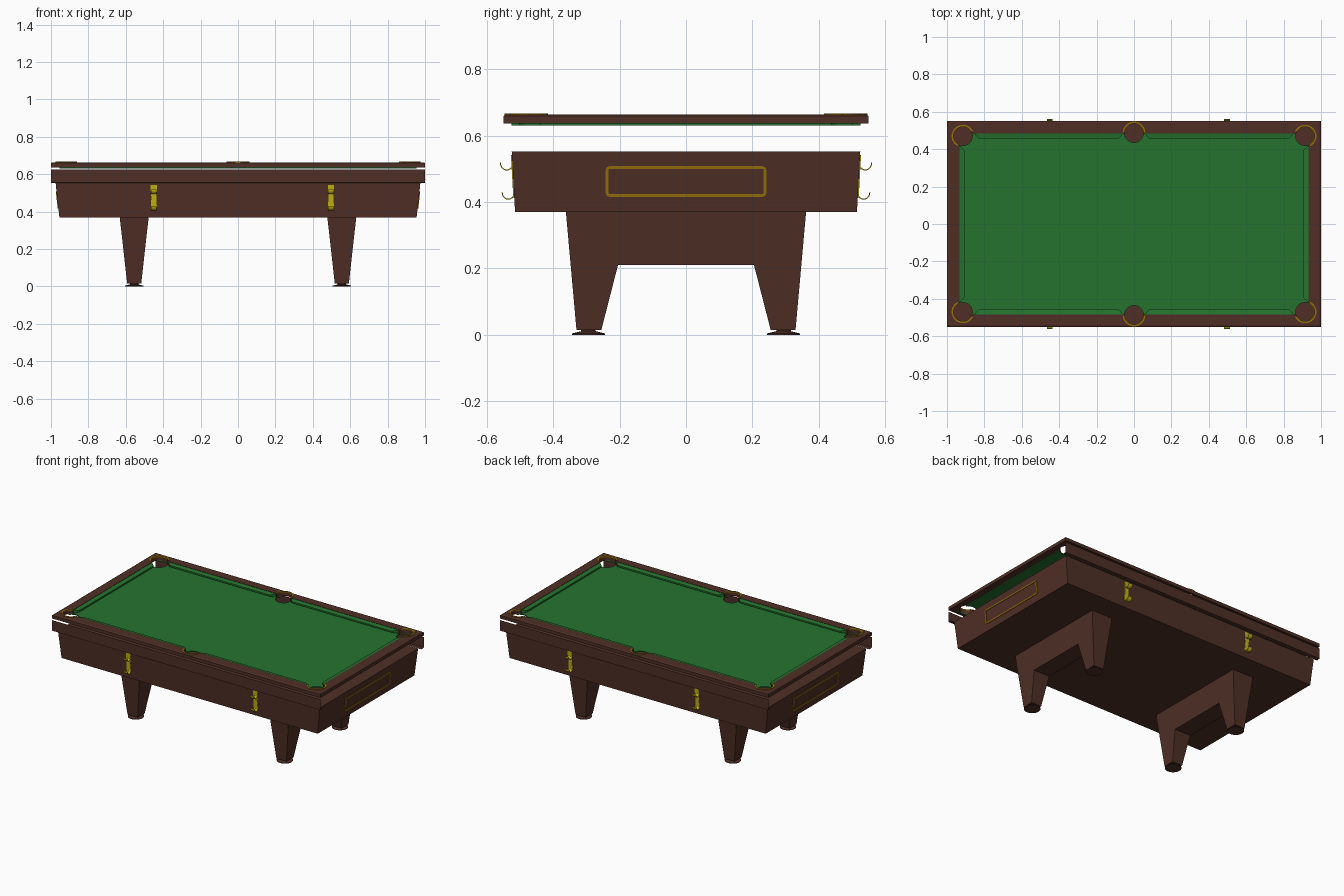
import bpy, bmesh, math
from mathutils import Vector

if "Cube" in bpy.data.objects:
    bpy.data.objects.remove(bpy.data.objects["Cube"])


def material(name, rgb):
    m = bpy.data.materials.new(name)
    m.diffuse_color = (*rgb, 1)
    m.use_nodes = True
    m.node_tree.nodes["Principled BSDF"].inputs["Base Color"].default_value = m.diffuse_color
    return m


BROWN = material("dark_brown_wood", (0.078, 0.028, 0.019))
GREEN = material("green_cloth", (0.018, 0.175, 0.028))
GOLD = material("dark_gold", (0.30, 0.16, 0.003))
YELLOW = material("bright_brass", (0.55, 0.45, 0.006))


def loft(name, rings, mat, wrap=False, caps=True, closed=True):
    """Bridge a list of equal-length point rings into one mesh."""
    bm = bmesh.new()
    vs = [[bm.verts.new(p) for p in r] for r in rings]
    n = len(rings[0])
    pairs = list(zip(vs, vs[1:])) + ([(vs[-1], vs[0])] if wrap else [])
    for a, b in pairs:
        for i in range(n if closed else n - 1):
            j = (i + 1) % n
            bm.faces.new((a[i], a[j], b[j], b[i]))
    if caps and not wrap and closed:
        bm.faces.new(vs[0])
        bm.faces.new(vs[-1])
    bmesh.ops.recalc_face_normals(bm, faces=bm.faces)
    me = bpy.data.meshes.new(name)
    bm.to_mesh(me)
    bm.free()
    me.materials.append(mat)
    ob = bpy.data.objects.new(name, me)
    bpy.context.collection.objects.link(ob)
    return ob


def rect(x, y, z):
    return [(-x, -y, z), (x, -y, z), (x, y, z), (-x, y, z)]


def circle(cx, cy, r, z, n=24):
    return [(cx + r * math.cos(2 * math.pi * i / n),
             cy + r * math.sin(2 * math.pi * i / n), z) for i in range(n)]


# tapered cabinet
loft("cabinet", [rect(0.955, 0.515, 0.37), rect(0.975, 0.525, 0.552)], BROWN)

# thin side aprons along the long sides, with a small ledge to the cabinet
for s, side in ((-1, "front"), (1, "back")):
    prof = [(0.525, 0.553), (0.55, 0.555), (0.55, 0.626)]
    loft(side + "_apron", [[(x, s * y, z) for y, z in prof] for x in (-1, 1)],
         BROWN, closed=False)

# rail frame: profile swept round the rectangle
rail_prof = [(0, 0.637), (0, 0.659), (0.008, 0.664), (0.066, 0.664), (0.066, 0.637)]
rail = loft("rail_frame", [rect(1 - d, 0.55 - d, z) for d, z in rail_prof],
            BROWN, wrap=True)

# cloth covered bed
bed = loft("bed", [rect(0.955, 0.525, 0.631), rect(0.955, 0.525, 0.638)], GREEN)

# pocket holes cut in rail and bed
pockets = [(x, y * (0.487 if x == 0 else 0.47))
           for x in (-0.915, 0, 0.915) for y in (-1, 1)]
for i, (px, py) in enumerate(pockets):
    cut = loft("pocket_cutter_%d" % i,
               [circle(px, py, 0.051, 0.6), circle(px, py, 0.051, 0.7)], BROWN)
    cut.hide_render = True
    cut.hide_viewport = True
    for ob in (rail, bed):
        m = ob.modifiers.new("pocket", 'BOOLEAN')
        m.operation = 'DIFFERENCE'
        m.solver = 'EXACT'
        m.object = cut

# brass pocket rims on the outer side of each pocket
for i, (px, py) in enumerate(pockets):
    mid = math.atan2(py, px)
    if px:
        mid = math.atan2(math.copysign(1, py), math.copysign(1, px))
    half = math.radians(108 if px else 88)
    rings = []
    for k in range(21):
        a = mid - half + 2 * half * k / 20
        rings.append([(px + r * math.cos(a), py + r * math.sin(a), z)
                      for r, z in ((0.050, 0.66), (0.050, 0.667),
                                   (0.0605, 0.667), (0.0605, 0.66))])
    loft("pocket_rim_%d" % i, rings, GOLD)

# cushions: (distance from back to nose, height, end inset)
cush = [(0, 0.638, 0), (0, 0.662, 0), (0.028, 0.657, 0.025), (0.028, 0.647, 0.025)]
for s in (-1, 1):
    for x0, x1 in ((-0.855, -0.057), (0.057, 0.855)):
        loft("long_cushion",
             [[(x0 + e, s * (0.484 - d), z) for d, z, e in cush],
              [(x1 - e, s * (0.484 - d), z) for d, z, e in cush]], GREEN)
    loft("end_cushion",
         [[(s * (0.934 - d), -0.42 + e, z) for d, z, e in cush],
          [(s * (0.934 - d), 0.42 - e, z) for d, z, e in cush]], GREEN)

# trestle legs: outline in y and z, thickness tapering towards the floor
outline = [(0.362, 0.372), (0.33, 0.015), (0.255, 0.015), (0.205, 0.21)]
outline += [(-y, z) for y, z in reversed(outline)]


def leg_half(z):
    return 0.0375 + 0.04 * (z - 0.015) / 0.357


for s, side in ((-1, "left"), (1, "right")):
    cx = s * 0.555
    loft(side + "_legs", [[(cx + t * leg_half(z), y, z) for y, z in outline]
                          for t in (-1, 1)], BROWN)
    # round levelling feet
    for fy in (-0.294, 0.294):
        loft(side + "_foot", [circle(cx, fy, r, z) for r, z in
                              ((0.05, 0), (0.05, 0.004), (0.022, 0.011), (0.022, 0.017))],
             BROWN)

# gold panel frame on both ends, with rounded corners
def frame_ring(s, off, lift):
    pts = []
    hy, hz, r = 0.242 - off, 0.046 - off, 0.012 - off
    for qy, qz, a0 in ((1, 1, 0), (-1, 1, 90), (-1, -1, 180), (1, -1, 270)):
        for k in range(4):
            a = math.radians(a0 + 30 * k)
            z = 0.462 + qz * (hz - r) + r * math.sin(a)
            x = 0.955 + 0.02 * (z - 0.37) / 0.182 + lift
            pts.append((s * x, qy * (hy - r) + r * math.cos(a), z))
    return pts


for s, side in ((-1, "left"), (1, "right")):
    loft(side + "_panel_frame", [frame_ring(s, 0, -0.002), frame_ring(s, 0, 0.004),
                                 frame_ring(s, 0.008, 0.004), frame_ring(s, 0.008, -0.002)],
         GOLD, wrap=True)

# cue hooks: back plate and two curved ribbons
def wall(z):
    return 0.515 + 0.01 * (z - 0.37) / 0.182


def hook(name, cx, s, cz):
    rings = []
    for k in range(11):
        a = math.radians(175 + 190 * k / 10)
        c = Vector((wall(cz) + 0.018, cz + 0.016))
        ring = []
        for w, r in ((-1, 0.017), (1, 0.017), (1, 0.020), (-1, 0.020)):
            ring.append((cx + w * 0.015, s * (c.x + r * math.cos(a)),
                         c.y + r * 1.1 * math.sin(a)))
        rings.append(ring)
    loft(name, rings, YELLOW)


for s, side in ((-1, "front"), (1, "back")):
    for cx in (-0.45, 0.497):
        loft(side + "_hook_plate",
             [[(cx + dx, s * (wall(z) + d), z) for dx, d in
               ((-w, -0.002), (w, -0.002), (w, 0.003), (-w, 0.003))]
              for w, z in ((0.012, 0.412), (0.016, 0.425), (0.013, 0.475),
                           (0.017, 0.52), (0.017, 0.542))], YELLOW)
        hook(side + "_upper_hook", cx, s, 0.501)
        hook(side + "_lower_hook", cx, s, 0.413)
